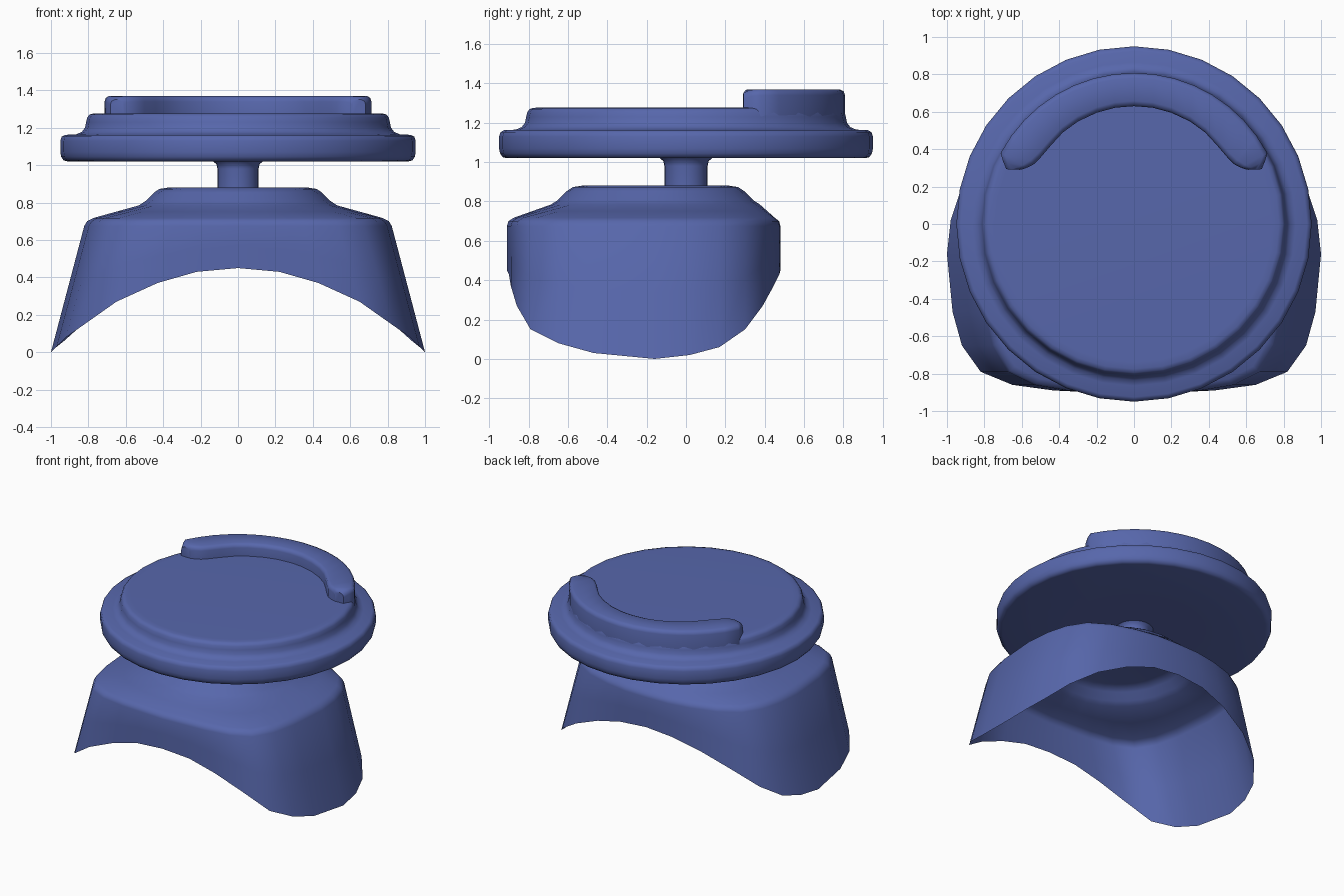
import bpy, bmesh, math

if "Cube" in bpy.data.objects:
    bpy.data.objects.remove(bpy.data.objects["Cube"])

blue = bpy.data.materials.new("slate_blue")
blue.diffuse_color = (0.095, 0.135, 0.41, 1)
blue.use_nodes = True
blue.node_tree.nodes["Principled BSDF"].inputs["Base Color"].default_value = blue.diffuse_color


def make_object(name, bm, angle=50):
    bmesh.ops.recalc_face_normals(bm, faces=bm.faces)
    me = bpy.data.meshes.new(name)
    bm.to_mesh(me)
    bm.free()
    ob = bpy.data.objects.new(name, me)
    bpy.context.collection.objects.link(ob)
    me.materials.append(blue)
    bpy.ops.object.select_all(action='DESELECT')
    ob.select_set(True)
    bpy.context.view_layer.objects.active = ob
    bpy.ops.object.shade_smooth_by_angle(angle=math.radians(angle))
    return ob


def loft(bm, rings, closed=True, cap_first=False, cap_last=False):
    """Join equal-length rings of points with quads."""
    rows = [[bm.verts.new(p) for p in r] for r in rings]
    n = len(rows[0])
    for a, b in zip(rows, rows[1:]):
        for i in range(n if closed else n - 1):
            j = (i + 1) % n
            bm.faces.new((a[i], a[j], b[j], b[i]))
    if cap_first:
        bm.faces.new(rows[0])
    if cap_last:
        bm.faces.new(rows[-1])


def lathe(name, profile, segs):
    bm = bmesh.new()
    rings = [[(r * math.cos(2 * math.pi * i / segs), r * math.sin(2 * math.pi * i / segs), z)
              for i in range(segs)] for r, z in profile]
    loft(bm, rings, cap_first=True, cap_last=True)
    return make_object(name, bm)


# Round disc with rounded rim and raised step
lathe("seat_disc", [(0.125, 1.02), (0.5, 1.02), (0.91, 1.02), (0.932, 1.025), (0.945, 1.045),
                    (0.95, 1.07), (0.95, 1.13), (0.943, 1.152), (0.925, 1.162), (0.865, 1.165),
                    (0.835, 1.178), (0.818, 1.2), (0.812, 1.23), (0.806, 1.255), (0.795, 1.27),
                    (0.775, 1.276), (0.74, 1.277)], 32)

# Stem, flared under the disc
lathe("stem", [(0.09, 0.84), (0.11, 0.85), (0.11, 0.98), (0.115, 1.005), (0.135, 1.022)], 24)

# Raised crescent lip at the back of the disc
inner = [(0, 0.63), (0.1, 0.622), (0.2, 0.595), (0.3, 0.548), (0.38, 0.49), (0.44, 0.425),
         (0.5, 0.355), (0.535, 0.32), (0.57, 0.302)]
half = []
for k, p in enumerate(inner):
    a = math.radians(90 - 62 * k / (len(inner) - 1))
    half.append(((0.808 * math.cos(a), 0.808 * math.sin(a)), p, 1.37))
half.append(((0.70, 0.335), (0.595, 0.293), 1.366))
half.append(((0.683, 0.293), (0.61, 0.29), 1.352))
stations = [((-o[0], o[1]), (-i[0], i[1]), z) for o, i, z in half[:0:-1]] + half
sections = []
for o, i, top in stations:
    def pt(d, z):
        # d is the distance from the outer (positive) or inner (negative) edge
        w = math.hypot(o[0] - i[0], o[1] - i[1])
        t = min(d / w, 0.45) if d >= 0 else 1 - min(-d / w, 0.45)
        return (o[0] + (i[0] - o[0]) * t, o[1] + (i[1] - o[1]) * t, z)
    sections.append([(o[0], o[1], 1.21), (o[0], o[1], top - 0.03), pt(0.007, top - 0.01),
                     pt(0.028, top), pt(-0.028, top), pt(-0.007, top - 0.01),
                     (i[0], i[1], top - 0.03), (i[0], i[1], 1.26)])
bm = bmesh.new()
loft(bm, sections, cap_first=True, cap_last=True)
make_object("back_lip", bm)

# Open saddle-shaped base shell: arched rim, straight walls, round raised top
rim = [(0, -0.91, 0.45), (0.22, -0.90, 0.43), (0.43, -0.89, 0.37), (0.65, -0.86, 0.27),
       (0.82, -0.79, 0.15), (0.92, -0.65, 0.08), (0.97, -0.47, 0.03), (1.0, -0.16, 0),
       (0.98, 0.02, 0.02), (0.93, 0.17, 0.06), (0.83, 0.30, 0.15), (0.65, 0.39, 0.27),
       (0.43, 0.445, 0.37), (0.22, 0.475, 0.43), (0, 0.48, 0.45)]
rim += [(-x, y, z) for x, y, z in rim[-2:0:-1]]
CY = -0.155


def circle_ring(r, z):
    out = []
    for x, y, _ in rim:
        a = math.atan2(y - CY, x * 0.82)
        out.append((r * math.cos(a), CY + r * math.sin(a), z))
    return out


def wall_ring(sx, sy, z):
    return [(x * sx, CY + (y - CY) * sy, z) for x, y, _ in rim]


shoulder = wall_ring(0.822, 1.0, 0.675)
middle = [tuple((a + b) / 2 for a, b in zip(p, q)) for p, q in zip(rim, shoulder)]
round_ring = circle_ring(0.53, 0.785)
edge = wall_ring(0.775, 0.955, 0.717)
slope = [tuple((a + b) / 2 for a, b in zip(p, q)) for p, q in zip(edge, round_ring)]
bm = bmesh.new()
loft(bm, [rim, middle, shoulder, wall_ring(0.807, 0.99, 0.7), edge, slope, round_ring,
          circle_ring(0.495, 0.808), circle_ring(0.45, 0.853), circle_ring(0.42, 0.873),
          circle_ring(0.375, 0.88)], cap_last=True)
make_object("base_shell", bm)
